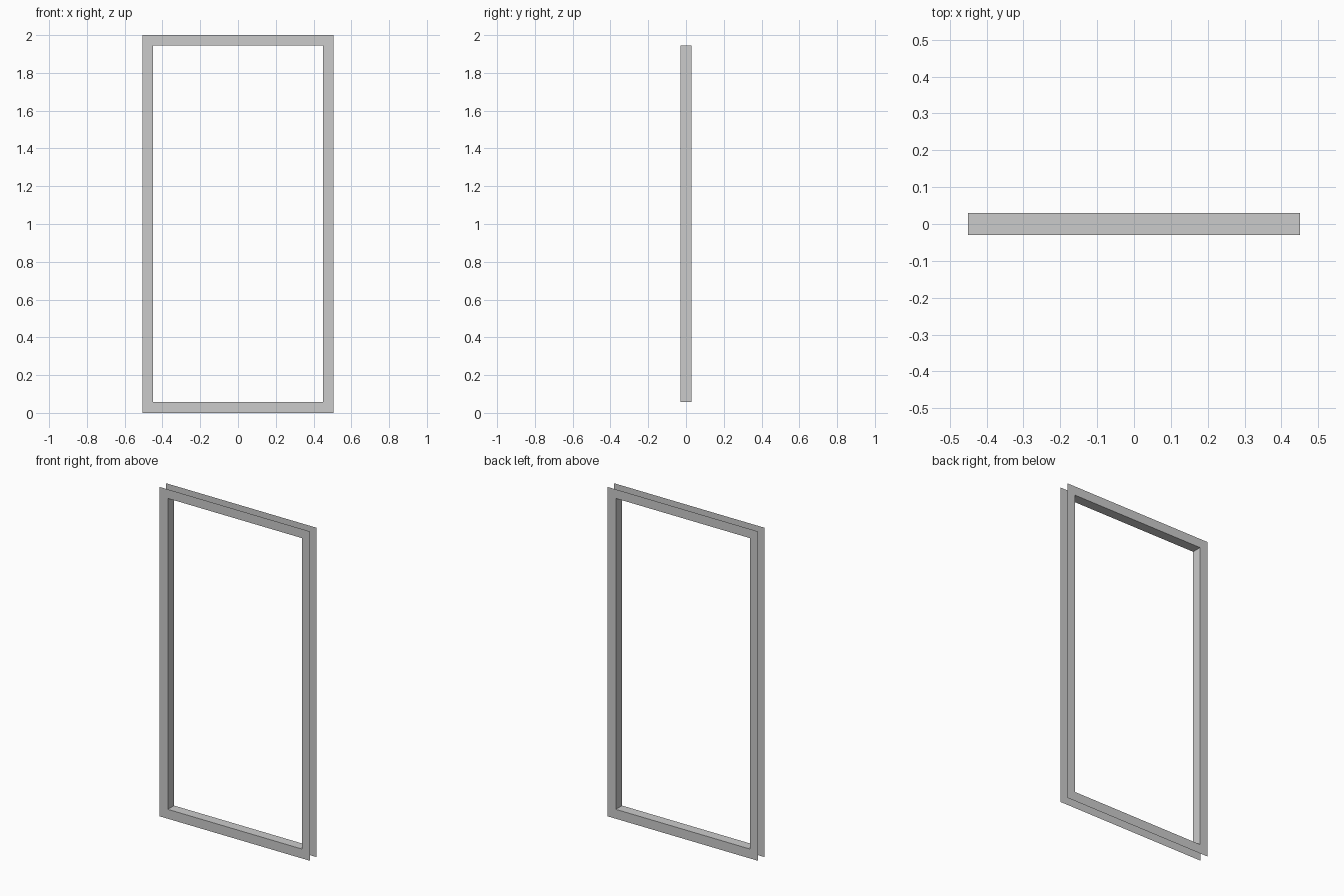
import bpy, bmesh

if "Cube" in bpy.data.objects:
    bpy.data.objects.remove(bpy.data.objects["Cube"])

OUTER = (-0.505, 0.505, 0.0, 2.0)    # x min, x max, z min, z max
INNER = (-0.45, 0.45, 0.057, 1.945)
DEPTH = 0.03                         # half thickness


def add_loop(bm, rect, y):
    x0, x1, z0, z1 = rect
    return [bm.verts.new((x, y, z)) for x, z in ((x0, z0), (x1, z0), (x1, z1), (x0, z1))]


def bridge(bm, a, b):
    for i in range(4):
        j = (i + 1) % 4
        bm.faces.new((a[i], a[j], b[j], b[i]))


bm = bmesh.new()
front_out, front_in = add_loop(bm, OUTER, -DEPTH), add_loop(bm, INNER, -DEPTH)
back_out, back_in = add_loop(bm, OUTER, DEPTH), add_loop(bm, INNER, DEPTH)

# Front trim, inner jamb and back trim; the outer edge is open
bridge(bm, front_out, front_in)
bridge(bm, front_in, back_in)
bridge(bm, back_in, back_out)

mesh = bpy.data.meshes.new("door_frame")
bm.to_mesh(mesh)
bm.free()
bpy.context.collection.objects.link(bpy.data.objects.new("door_frame", mesh))
